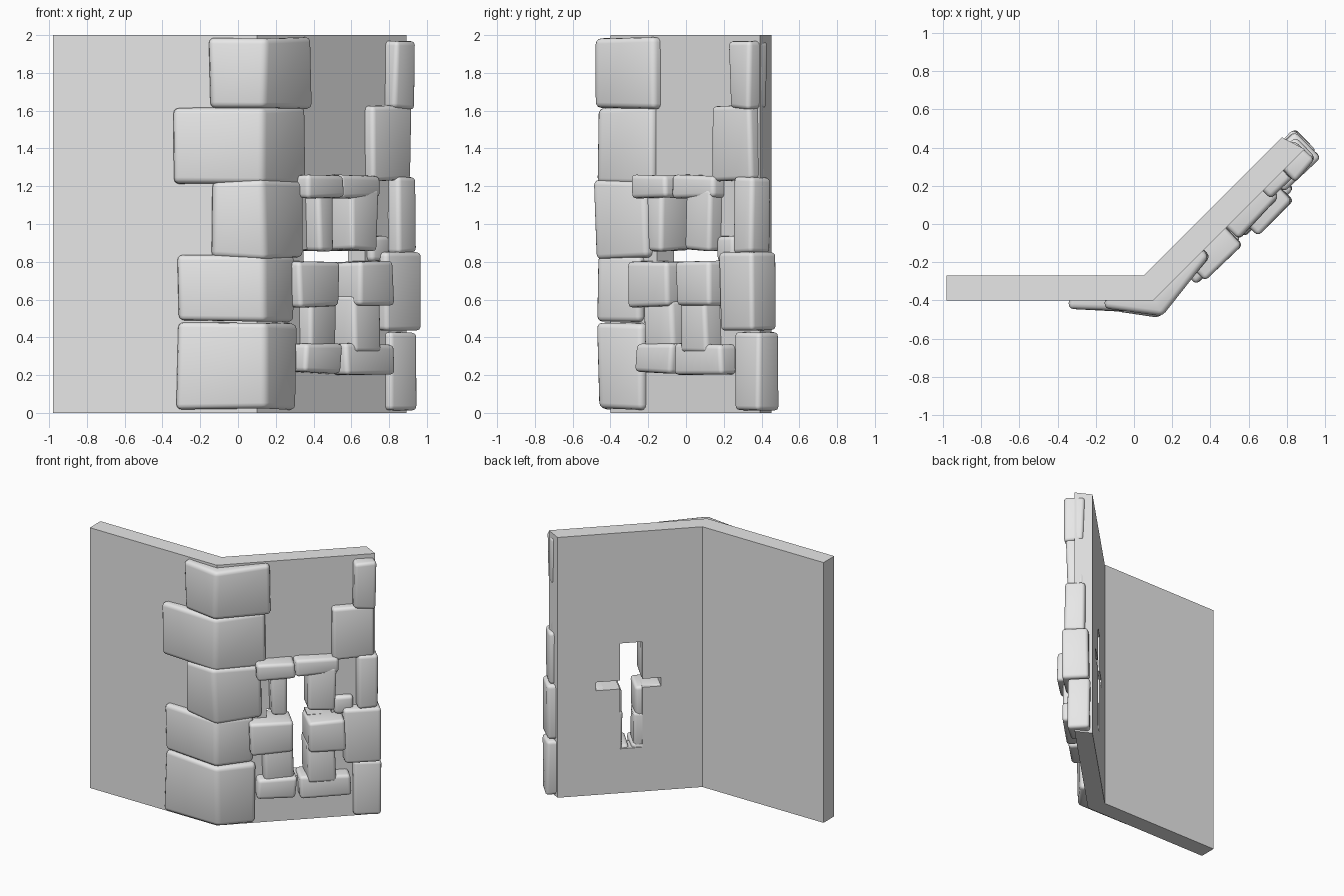
import bpy, bmesh, random
from mathutils import Vector

cube = bpy.data.objects.get("Cube")
if cube:
    bpy.data.objects.remove(cube, do_unlink=True)
rng = random.Random(4)

grey = bpy.data.materials.new("stone grey")
grey.use_nodes = True
grey.diffuse_color = (0.8, 0.8, 0.8, 1)
grey.node_tree.nodes["Principled BSDF"].inputs["Base Color"].default_value = (0.8, 0.8, 0.8, 1)

CORNER = Vector((0.1, -0.4))
R = 0.5 ** 0.5


def on_wing(s, n):
    """Point on the angled wall: s along its face, n outward from it."""
    return CORNER + Vector((s + n, s - n)) * R


def prism(name, outline, z0, z1, bevel=0.0, jitter=0.0):
    """Upright prism, optionally roughened and rounded into a stone."""
    bm = bmesh.new()
    low = [bm.verts.new((p[0], p[1], z0)) for p in outline]
    high = [bm.verts.new((p[0], p[1], z1)) for p in outline]
    bm.faces.new(low)
    bm.faces.new(high)
    for i in range(len(low)):
        j = (i + 1) % len(low)
        bm.faces.new((low[i], low[j], high[j], high[i]))
    bmesh.ops.recalc_face_normals(bm, faces=bm.faces)
    if jitter:
        for v in bm.verts:
            v.co += Vector([rng.uniform(-jitter, jitter) for _ in range(3)])
            v.co.z = min(max(v.co.z, 0.005), 1.995)
    if bevel:
        bmesh.ops.bevel(bm, geom=bm.edges[:], offset=bevel, segments=3,
                        profile=0.5, affect='EDGES', clamp_overlap=True)
    mesh = bpy.data.meshes.new(name)
    bm.to_mesh(mesh)
    bm.free()
    mesh.materials.append(grey)
    ob = bpy.data.objects.new(name, mesh)
    bpy.context.collection.objects.link(ob)
    if bevel:
        bpy.ops.object.select_all(action='DESELECT')
        ob.select_set(True)
        bpy.context.view_layer.objects.active = ob
        bpy.ops.object.shade_smooth_by_angle(angle=0.8)
    return ob


def wing_rect(s0, s1, n0, n1):
    return [on_wing(s0, n0), on_wing(s1, n0), on_wing(s1, n1), on_wing(s0, n1)]


# Bent wall, split at the fold
fold_back = (0.05, -0.27)
prism("straight_wall", [(-0.98, -0.4), CORNER, fold_back, (-0.98, -0.27)], 0, 2)
wing = prism("angled_wall", [CORNER, on_wing(1.12, 0), on_wing(1.08, -0.127), fold_back], 0, 2)

# Cross-shaped slit through the angled wall
for s0, s1, z0, z1 in ((0.48, 0.64, 0.34, 1.15), (0.35, 0.81, 0.8, 0.865)):
    cutter = prism("slit_cutter", wing_rect(s0, s1, -0.3, 0.3), z0, z1)
    cutter.hide_render = True
    mod = wing.modifiers.new("slit", 'BOOLEAN')
    mod.operation = 'DIFFERENCE'
    mod.solver = 'EXACT'
    mod.object = cutter
    bpy.context.view_layer.objects.active = wing
    bpy.ops.object.modifier_apply(modifier=mod.name)
    bpy.data.objects.remove(cutter, do_unlink=True)

# Corner stones folded around the bend: bottom, top, left x, right s, thickness
corner_stones = [
    (0.02, 0.475, -0.32, 0.27, 0.055),
    (0.49, 0.84, -0.32, 0.25, 0.06),
    (0.82, 1.23, -0.14, 0.31, 0.075),
    (1.21, 1.62, -0.34, 0.34, 0.06),
    (1.61, 1.99, -0.15, 0.37, 0.075),
]
for i, (z0, z1, xl, sr, t) in enumerate(corner_stones):
    outline = [(xl, -0.33), (xl, -0.4 - t * 0.65), (0.14, -0.41 - t),
               on_wing(sr, t * 0.7), on_wing(sr, -0.07), (0.08, -0.34)]
    prism(f"corner_stone_{i + 1}", outline, z0, z1, 0.028, 0.01)

# Stones on the angled wall: bottom, top, s range, n range
wing_stones = {
    "end_stone": [
        (0.01, 0.43, 0.96, 1.155, -0.11, 0.045),
        (0.44, 0.845, 0.89, 1.15, -0.1, 0.085),
        (0.85, 1.25, 0.98, 1.13, -0.08, 0.075),
        (1.23, 1.625, 0.81, 1.105, -0.07, 0.06),
        (1.61, 1.965, 0.96, 1.115, -0.07, 0.08),
    ],
    "lower_left_jamb": [
        (0.56, 0.8, 0.225, 0.525, -0.12, 0.1),
        (0.32, 0.6, 0.32, 0.535, -0.12, 0.075),
        (0.21, 0.365, 0.275, 0.55, -0.12, 0.095),
    ],
    "lower_right_jamb": [
        (0.57, 0.8, 0.625, 0.89, -0.12, 0.145),
        (0.32, 0.62, 0.62, 0.82, -0.12, 0.11),
        (0.2, 0.365, 0.57, 0.93, -0.12, 0.105),
    ],
    "upper_left_jamb": [
        (1.14, 1.255, 0.27, 0.535, -0.1, 0.125),
        (0.86, 1.18, 0.365, 0.485, -0.12, 0.1),
    ],
    "upper_right_jamb": [
        (1.14, 1.255, 0.54, 0.85, -0.1, 0.09),
        (0.86, 1.18, 0.635, 0.83, -0.12, 0.085),
    ],
    "slit_arm_stone": [(0.8, 0.94, 0.82, 0.96, -0.08, 0.04)],
}
for name, stones in wing_stones.items():
    for i, (z0, z1, s0, s1, n0, n1) in enumerate(stones):
        prism(f"{name}_{i + 1}", wing_rect(s0, s1, n0, n1), z0, z1, 0.024, 0.008)
